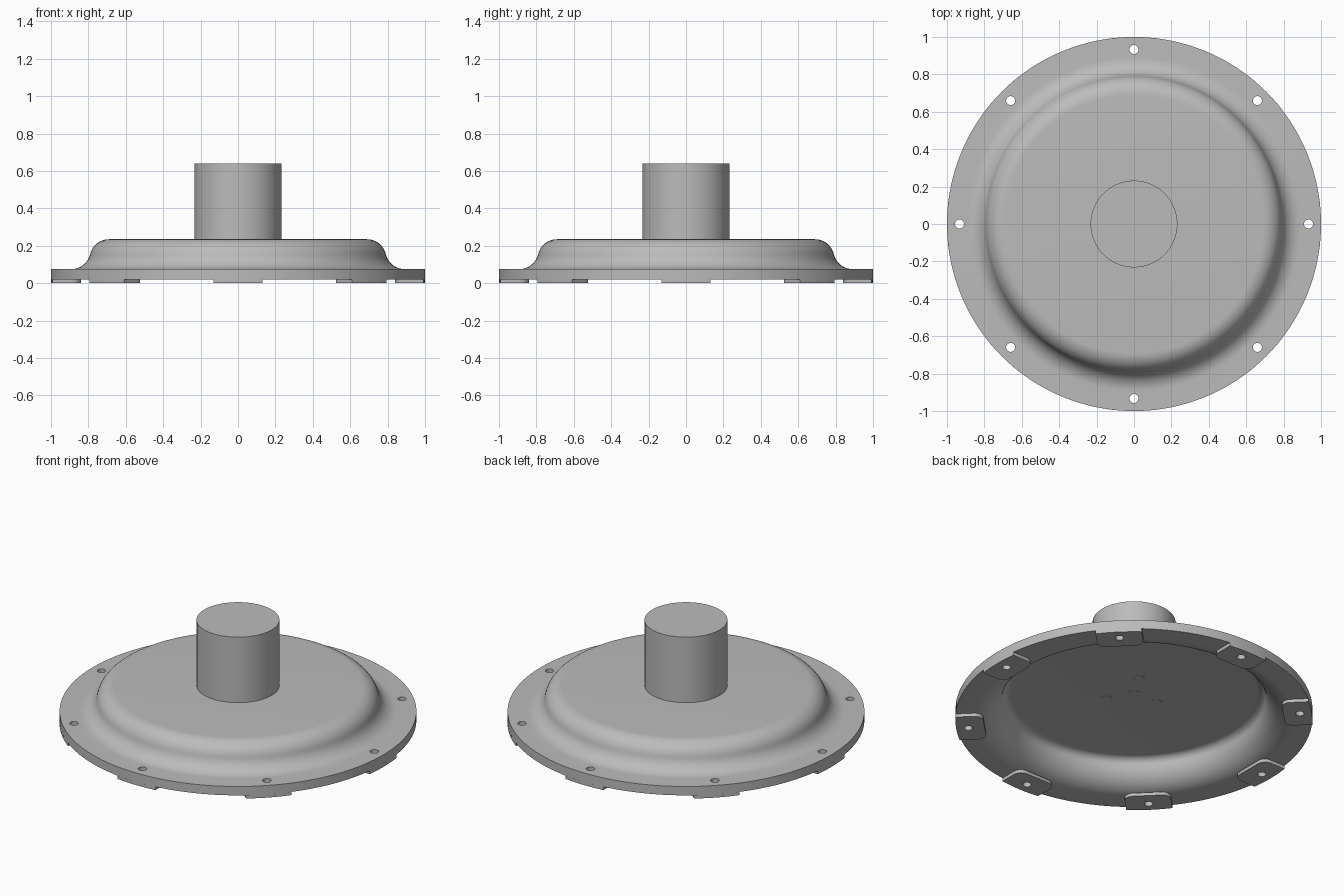
import bpy, bmesh
from math import sin, cos, pi, radians, asin
from mathutils import Matrix, Vector

if "Cube" in bpy.data.objects:
    bpy.data.objects.remove(bpy.data.objects["Cube"])

GREY = (0.5, 0.5, 0.5, 1)
metal = bpy.data.materials.new("plain grey")
metal.use_nodes = True
metal.diffuse_color = GREY
metal.node_tree.nodes["Principled BSDF"].inputs["Base Color"].default_value = GREY


def finish(bm, name):
    bmesh.ops.recalc_face_normals(bm, faces=bm.faces)
    mesh = bpy.data.meshes.new(name)
    bm.to_mesh(mesh)
    bm.free()
    mesh.materials.append(metal)
    obj = bpy.data.objects.new(name, mesh)
    bpy.context.collection.objects.link(obj)
    return obj


def activate(obj):
    bpy.ops.object.select_all(action='DESELECT')
    obj.select_set(True)
    bpy.context.view_layer.objects.active = obj


def smooth(obj):
    activate(obj)
    bpy.ops.object.shade_smooth_by_angle(angle=radians(30))


def cut(obj, cutter):
    mod = obj.modifiers.new("bolt holes", 'BOOLEAN')
    mod.operation = 'DIFFERENCE'
    mod.solver = 'EXACT'
    mod.object = cutter
    activate(obj)
    bpy.ops.object.modifier_apply(modifier=mod.name)


def add_cylinder(bm, x, y, z0, z1, radius, segments):
    bmesh.ops.create_cone(bm, cap_ends=True, segments=segments, radius1=radius,
                          radius2=radius, depth=z1 - z0,
                          matrix=Matrix.Translation((x, y, (z0 + z1) / 2)))


# Dished plate: S-shaped wall of two tangent arcs, offset for the underside
BASE, FLANGE_TOP, DISH_TOP = 0.02, 0.075, 0.235
THICK = FLANGE_TOP - BASE
SWEEP = radians(77)
R = (DISH_TOP - FLANGE_TOP) / (2 * (1 - cos(SWEEP)))
FLAT = 0.69
FOOT = FLAT + 2 * R * sin(SWEEP)
STEPS = 12


def s_wall(offset):
    top, low = R - offset, R + offset
    angles = [SWEEP * i / STEPS for i in range(STEPS + 1)]
    pts = [(FLAT + top * sin(a), DISH_TOP - R + top * cos(a)) for a in angles]
    pts += [(FOOT - low * sin(a), FLANGE_TOP + R - low * cos(a)) for a in reversed(angles)]
    return pts


outline = [(0, DISH_TOP)] + s_wall(0) + [(1, FLANGE_TOP), (1, BASE)]
outline += s_wall(THICK)[::-1] + [(0, DISH_TOP - THICK)]
bm = bmesh.new()
verts = [bm.verts.new((r, 0, z)) for r, z in outline]
edges = [bm.edges.new(pair) for pair in zip(verts, verts[1:])]
bmesh.ops.spin(bm, geom=verts + edges, cent=(0, 0, 0), axis=(0, 0, 1),
               angle=2 * pi, steps=128, use_duplicate=False)
bmesh.ops.remove_doubles(bm, verts=bm.verts, dist=0.0001)
plate = finish(bm, "dished_plate")

# Eight pads under the rim, rounded at their inner corners
HALF, INNER, ROUND = 0.13, 0.84, 0.05
reach = asin(HALF)
pad = [(cos(reach * t / 6), sin(reach * t / 6)) for t in range(-6, 7)]
corner = [(INNER + ROUND - ROUND * sin(a), HALF - ROUND + ROUND * cos(a))
          for a in (pi / 2 * i / 6 for i in range(7))]
pad += corner + [(x, -y) for x, y in reversed(corner)]
bm = bmesh.new()
for k in range(8):
    turn = Matrix.Rotation(k * pi / 4, 3, 'Z')
    face = bm.faces.new([bm.verts.new(turn @ Vector((x, y, 0))) for x, y in pad])
    solid = bmesh.ops.extrude_face_region(bm, geom=[face])
    moved = [g for g in solid["geom"] if isinstance(g, bmesh.types.BMVert)]
    bmesh.ops.translate(bm, vec=(0, 0, BASE), verts=moved)
pads = finish(bm, "mounting_pads")

# Bolt holes through rim and pads
bm = bmesh.new()
for k in range(8):
    a = k * pi / 4
    add_cylinder(bm, 0.933 * cos(a), 0.933 * sin(a), -0.1, 0.2, 0.024, 32)
cutter = finish(bm, "hole_cutter")
cutter.hide_render = True
for part in (plate, pads):
    cut(part, cutter)
    smooth(part)
bpy.data.objects.remove(cutter)

# Central shaft standing on the dish
bm = bmesh.new()
add_cylinder(bm, 0, 0, DISH_TOP - THICK / 2, 0.64, 0.232, 96)
smooth(finish(bm, "shaft"))

# Flush fastener ends under the shaft
bm = bmesh.new()
under = DISH_TOP - THICK
spots = [(0, 0)] + [(0.165 * cos(a), 0.165 * sin(a)) for a in (pi / 3, pi, -pi / 3)]
for x, y in spots:
    add_cylinder(bm, x, y, under - 0.002, under + 0.004, 0.031, 32)
smooth(finish(bm, "fastener_ends"))
